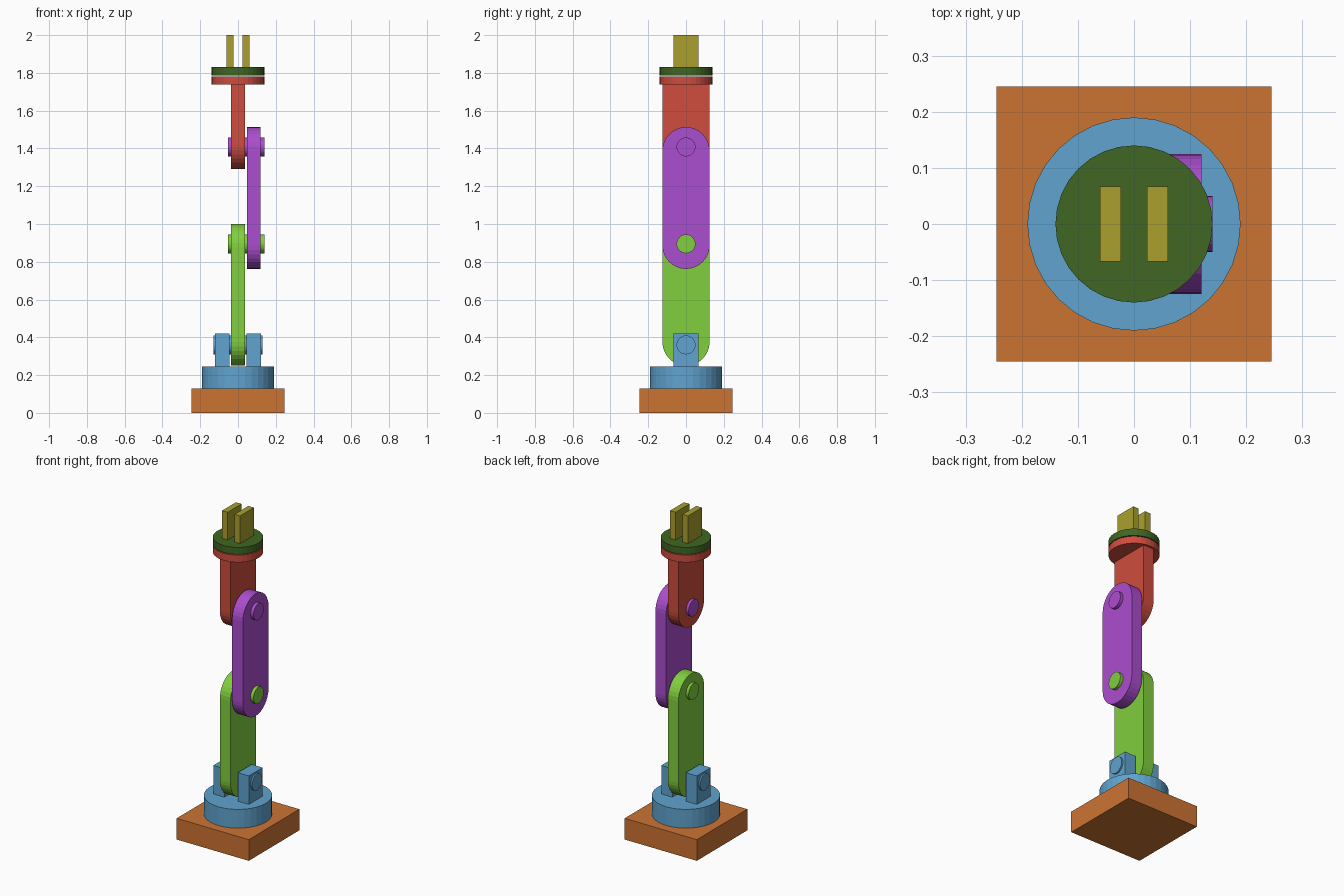
import bpy, bmesh, math
from mathutils import Matrix

if "Cube" in bpy.data.objects:
    bpy.data.objects.remove(bpy.data.objects["Cube"])


def material(name, rgb):
    m = bpy.data.materials.new(name)
    m.diffuse_color = [(c / 255) ** 2.2 for c in rgb] + [1]
    m.use_nodes = True
    m.node_tree.nodes["Principled BSDF"].inputs["Base Color"].default_value = m.diffuse_color
    return m


ORANGE = material("orange", (203, 115, 54))
BLUE = material("blue", (96, 162, 205))
GREEN = material("green", (128, 205, 64))
PURPLE = material("purple", (170, 78, 205))
RED = material("red", (205, 78, 64))
DARK = material("dark_green", (66, 102, 40))
OLIVE = material("olive", (168, 158, 48))


def finish(name, bm, mat):
    bmesh.ops.recalc_face_normals(bm, faces=bm.faces)
    me = bpy.data.meshes.new(name)
    bm.to_mesh(me)
    bm.free()
    me.materials.append(mat)
    bpy.context.collection.objects.link(bpy.data.objects.new(name, me))


def box(name, x, y, z, mat):
    bm = bmesh.new()
    size = [b - a for a, b in (x, y, z)]
    mid = [(a + b) / 2 for a, b in (x, y, z)]
    bmesh.ops.create_cube(bm, size=1, matrix=Matrix.Translation(mid) @ Matrix.Diagonal((*size, 1)))
    finish(name, bm, mat)


def cylinder(name, r, length, matrix, mat):
    bm = bmesh.new()
    bmesh.ops.create_cone(bm, cap_ends=True, segments=32, radius1=r, radius2=r,
                          depth=length, matrix=matrix)
    finish(name, bm, mat)


def disc(name, r, z0, z1, mat):
    cylinder(name, r, z1 - z0, Matrix.Translation((0, 0, (z0 + z1) / 2)), mat)


def pin(name, x0, x1, z, mat):
    place = Matrix.Translation(((x0 + x1) / 2, 0, z)) @ Matrix.Rotation(math.pi / 2, 4, 'Y')
    cylinder(name, 0.05, x1 - x0, place, mat)


def link(name, x0, x1, z0, z1, mat, round_top=True, r=0.125, n=16):
    """Flat bar in the YZ plane with rounded ends, extruded along X."""
    pts = [(-r * math.cos(math.pi * i / n), z0 + r - r * math.sin(math.pi * i / n))
           for i in range(n + 1)]
    if round_top:
        pts += [(r * math.cos(math.pi * i / n), z1 - r + r * math.sin(math.pi * i / n))
                for i in range(n + 1)]
    else:
        pts += [(r, z1), (-r, z1)]
    bm = bmesh.new()
    face = bm.faces.new([bm.verts.new((x0, y, z)) for y, z in pts])
    ext = bmesh.ops.extrude_face_region(bm, geom=[face], use_keep_orig=True)
    bmesh.ops.translate(bm, vec=(x1 - x0, 0, 0),
                        verts=[v for v in ext["geom"] if isinstance(v, bmesh.types.BMVert)])
    finish(name, bm, mat)


# Base and turntable
box("base", (-0.245, 0.245), (-0.245, 0.245), (0, 0.13), ORANGE)
disc("turntable", 0.19, 0.13, 0.245, BLUE)

# Shoulder bracket ears and gripper fingers, one per side
for side, s in (("left", -1), ("right", 1)):
    box("shoulder_ear_" + side, sorted((s * 0.046, s * 0.121)), (-0.067, 0.067), (0.245, 0.42), BLUE)
    box("finger_" + side, sorted((s * 0.023, s * 0.061)), (-0.067, 0.067), (1.83, 2.0), OLIVE)

# Arm links
link("lower_arm", -0.036, 0.036, 0.25, 1.0, GREEN)
link("upper_arm", 0.048, 0.12, 0.762, 1.513, PURPLE)
link("wrist_link", -0.036, 0.036, 1.29, 1.74, RED, round_top=False)

# Joint pins
pin("shoulder_pin", -0.13, 0.13, 0.36, BLUE)
pin("elbow_pin", -0.053, 0.14, 0.895, GREEN)
pin("wrist_pin", -0.053, 0.14, 1.408, PURPLE)

# Wrist flange and gripper plate
disc("wrist_flange", 0.14, 1.738, 1.782, RED)
disc("gripper_plate", 0.14, 1.787, 1.83, DARK)
